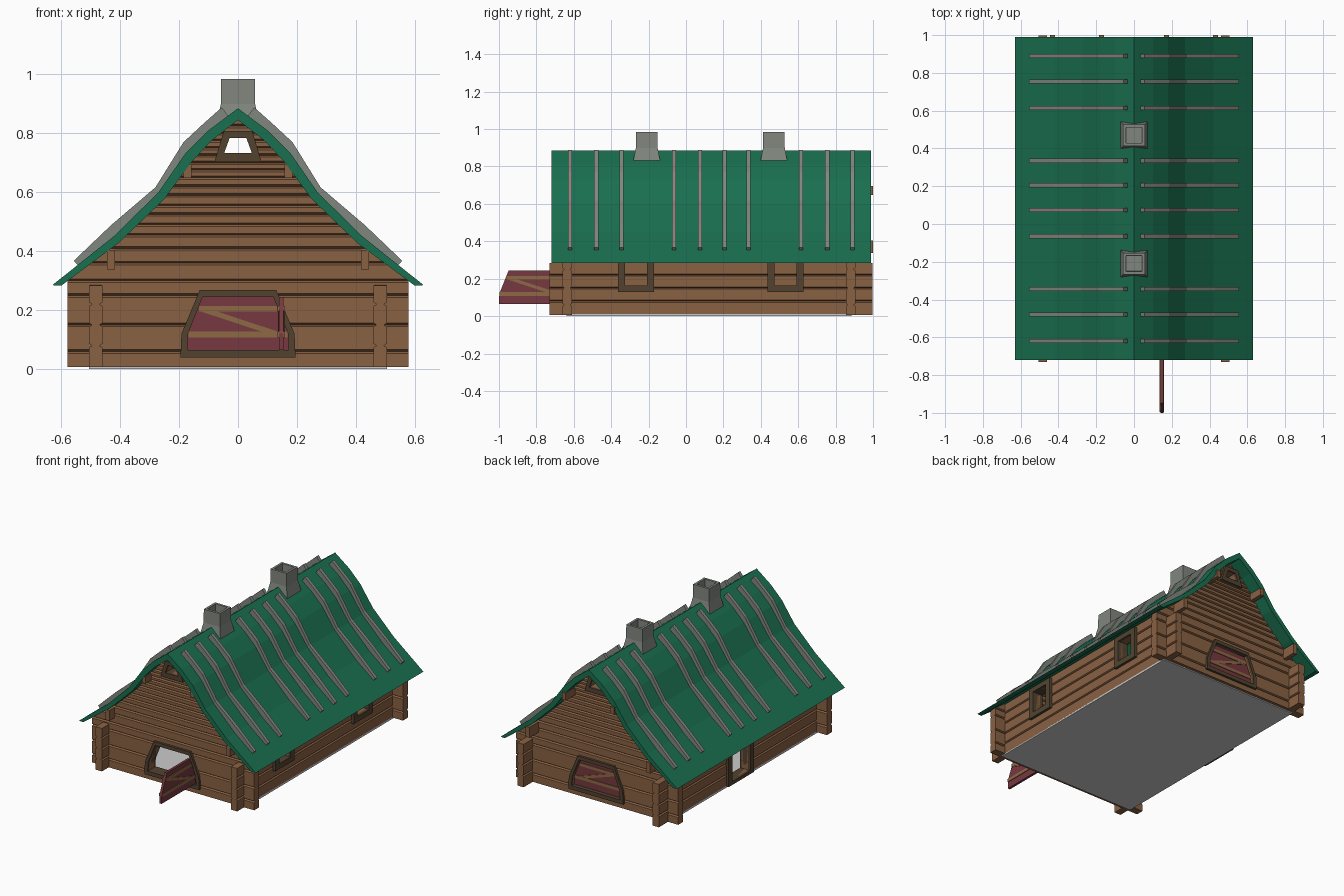
import bpy, bmesh

if "Cube" in bpy.data.objects:
    bpy.data.objects.remove(bpy.data.objects["Cube"])


def material(name, rgb):
    m = bpy.data.materials.new(name)
    m.diffuse_color = (*rgb, 1)
    m.use_nodes = True
    m.node_tree.nodes["Principled BSDF"].inputs["Base Color"].default_value = m.diffuse_color
    return m


WOOD = material("wood", (0.25, 0.12, 0.055))
DARK = material("dark_wood", (0.085, 0.055, 0.03))
GREEN = material("roof_green", (0.01, 0.16, 0.08))
RED = material("door_red", (0.18, 0.04, 0.05))
TAN = material("brace_wood", (0.27, 0.14, 0.06))
STONE = material("stone", (0.22, 0.24, 0.21))


def place(axis, u, v, w):
    """u, v lie in the profile plane, w runs along the axis."""
    return (u, w, v) if axis == 'y' else (w, u, v)


def finish(name, bm, mat):
    bmesh.ops.recalc_face_normals(bm, faces=bm.faces)
    me = bpy.data.meshes.new(name)
    bm.to_mesh(me)
    bm.free()
    ob = bpy.data.objects.new(name, me)
    bpy.context.collection.objects.link(ob)
    if mat:
        me.materials.append(mat)
    return ob


def loft(name, loops, mat=None, closed=False):
    """Skin a row of equal vertex loops; cap the ends or close into a ring."""
    bm = bmesh.new()
    rings = [[bm.verts.new(p) for p in loop] for loop in loops]
    pairs = list(zip(rings, rings[1:]))
    if closed:
        pairs.append((rings[-1], rings[0]))
    else:
        bm.faces.new(rings[0])
        bm.faces.new(rings[-1])
    for a, b in pairs:
        n = len(a)
        for i in range(n):
            j = (i + 1) % n
            bm.faces.new((a[i], a[j], b[j], b[i]))
    return finish(name, bm, mat)


def prism(name, pts, a, b, axis, mat=None):
    return loft(name, [[place(axis, u, v, w) for u, v in pts] for w in (a, b)], mat)


def rect(u0, u1, v0, v1):
    return [(u0, v0), (u1, v0), (u1, v1), (u0, v1)]


def frame(name, outer, inner, a, b, axis):
    return loft(name, [[place(axis, u, v, w) for u, v in pts]
                       for pts, w in ((outer, a), (outer, b), (inner, b), (inner, a))],
                DARK, closed=True)


def strip(pts, x):
    """Linear lookup of a height in (half width, height) points."""
    for (x0, z0), (x1, z1) in zip(pts, pts[1:]):
        if z1 <= x <= z0:
            return x0 + (x1 - x0) * (z0 - x) / (z0 - z1)
    return pts[0][0] if x > pts[0][1] else pts[-1][0]


def log_wall(name, seams, half, centre, a, b, axis):
    """Stack of logs with a groove at every seam, one closed solid."""
    g = 0.006
    levels = [(seams[0], 0)]
    for z in seams[1:-1]:
        levels += [(z - g, 0), (z, 0.01), (z + g, 0)]
    levels.append((seams[-1], 0))
    loops = []
    for z, d in levels:
        h = half(z)
        loops.append([place(axis, centre + s * h, z, w)
                      for s, w in ((-1, a + d), (1, a + d), (1, b - d), (-1, b - d))])
    return loft(name, loops, WOOD)


def cut(ob, pts, a, b, axis):
    cutter = prism("cutter", pts, a, b, axis)
    cutter.hide_render = True
    mod = ob.modifiers.new("opening", 'BOOLEAN')
    mod.operation = 'DIFFERENCE'
    mod.solver = 'EXACT'
    mod.object = cutter
    bpy.context.view_layer.objects.active = ob
    bpy.ops.object.modifier_apply(modifier=mod.name)
    bpy.data.objects.remove(cutter)


def mirror(pts):
    """Complete a right-hand outline across u = 0."""
    return pts + [(-u, v) for u, v in reversed(pts)]


# Roof: bell-curved slab
outer = [(0, 0.885), (0.10, 0.81), (0.18, 0.73), (0.27, 0.60), (0.42, 0.452), (0.63, 0.285)]
inner = [(0, 0.845), (0.09, 0.775), (0.16, 0.70), (0.25, 0.577), (0.405, 0.428), (0.60, 0.283)]
middle = [((p[0] + q[0]) / 2, (p[1] + q[1]) / 2) for p, q in zip(outer, inner)]
left = lambda pts: [(-u, v) for u, v in reversed(pts[1:])]
top_line, under_line = left(outer) + outer, left(inner) + inner
prism("roof", top_line + under_line[::-1], -0.72, 0.99, 'y', GREEN)

# Roof ribs: curved battens on both slopes
rib = [(0.03, 0.855), (0.10, 0.80), (0.18, 0.72), (0.27, 0.59), (0.42, 0.445), (0.54, 0.348),
       (0.557, 0.368), (0.43, 0.489), (0.28, 0.617), (0.185, 0.77), (0.115, 0.835), (0.055, 0.888)]
for y in (-0.62, -0.48, -0.345, -0.065, 0.075, 0.205, 0.335, 0.615, 0.755, 0.89):
    for s in (-1, 1):
        prism("roof_rib", [(s * u, v) for u, v in rib], y - 0.011, y + 0.011, 'y', STONE)

# Chimneys: flared and hollow
for y in (-0.21, 0.47):
    loft("chimney", [[(sx * h, y + sy * h, z) for sx, sy in ((-1, -1), (1, -1), (1, 1), (-1, 1))]
                     for h, z in ((0.072, 0.83), (0.058, 0.90), (0.057, 0.985),
                                  (0.042, 0.985), (0.04, 0.90))], STONE)

# Floor
prism("floor", rect(-0.505, 0.505, 0, 0.012), -0.64, 0.885, 'y')

# Gable walls with door and attic openings
door_out = mirror([(0.195, 0.04), (0.192, 0.12), (0.13, 0.268)])
door_in = mirror([(0.172, 0.065), (0.17, 0.12), (0.12, 0.245)])
attic_out = mirror([(0.08, 0.703), (0.048, 0.808)])
attic_in = mirror([(0.047, 0.733), (0.028, 0.785)])
gable_seams = [0.007, 0.06, 0.15, 0.25, 0.30, 0.36, 0.41, 0.455, 0.49, 0.525, 0.555, 0.59, 0.62,
               0.65, 0.675, 0.70, 0.725, 0.75, 0.775, 0.80, 0.825, 0.855]
for side, a, b in (("front", -0.66, -0.61), ("back", 0.855, 0.905)):
    wall = log_wall(side + "_wall", gable_seams,
                    lambda z: min(0.578, strip(middle, z)), 0, a, b, 'y')
    cut(wall, door_in, a - 0.1, b + 0.1, 'y')
    cut(wall, attic_in, a - 0.1, b + 0.1, 'y')
    frame(side + "_door_frame", door_out, door_in, a - 0.015, b + 0.015, 'y')
    frame(side + "_attic_frame", attic_out, attic_in, a - 0.015, b + 0.015, 'y')

# Side walls: long crossing logs, shorter top log under the roof
side_seams = [0.007, 0.08, 0.15, 0.22, 0.29, 0.35]
side_half = lambda z: 0.864 if z < 0.29 else 0.755
right_wall = log_wall("right_wall", side_seams, side_half, 0.134, 0.46, 0.505, 'x')
left_wall = log_wall("left_wall", side_seams, side_half, 0.134, -0.505, -0.46, 'x')

# Right side windows
for y in (-0.267, 0.532):
    hole = rect(y - 0.058, y + 0.058, 0.165, 0.305)
    cut(right_wall, hole, 0.4, 0.6, 'x')
    frame("side_window_frame", rect(y - 0.097, y + 0.097, 0.13, 0.338), hole, 0.45, 0.522, 'x')

# Left side doorway
hole = rect(0.09, 0.27, 0.03, 0.30)
cut(left_wall, hole, -0.6, -0.4, 'x')
frame("side_doorway_frame", rect(0.05, 0.31, 0.008, 0.335), hole, -0.522, -0.45, 'x')

# Purlins poking out under the roof
for s in (-1, 1):
    for u0, u1, v0, v1 in ((0.418, 0.445, 0.338, 0.405), (0.158, 0.185, 0.648, 0.695)):
        prism("purlin", rect(s * u0, s * u1, v0, v1), -0.715, 1.0, 'y', WOOD)


# Doors: red leaf with Z brace on both faces
def door(name, offset, w, axis):
    move = lambda pts: [(u + offset, v) for u, v in pts]
    prism(name + "_leaf", move(door_in), w - 0.008, w + 0.008, axis, RED)
    braces = (rect(-0.132, 0.132, 0.195, 0.215), rect(-0.168, 0.168, 0.108, 0.128),
              [(-0.13, 0.197), (-0.075, 0.197), (0.14, 0.126), (0.085, 0.126)])
    for i, pts in enumerate(braces):
        t = 0.0125 if i < 2 else 0.0115
        prism(name + "_brace", move(pts), w - t, w + t, axis, TAN)


door("back_door", 0, 0.885, 'y')
door("front_open_door", -0.828, 0.147, 'x')
